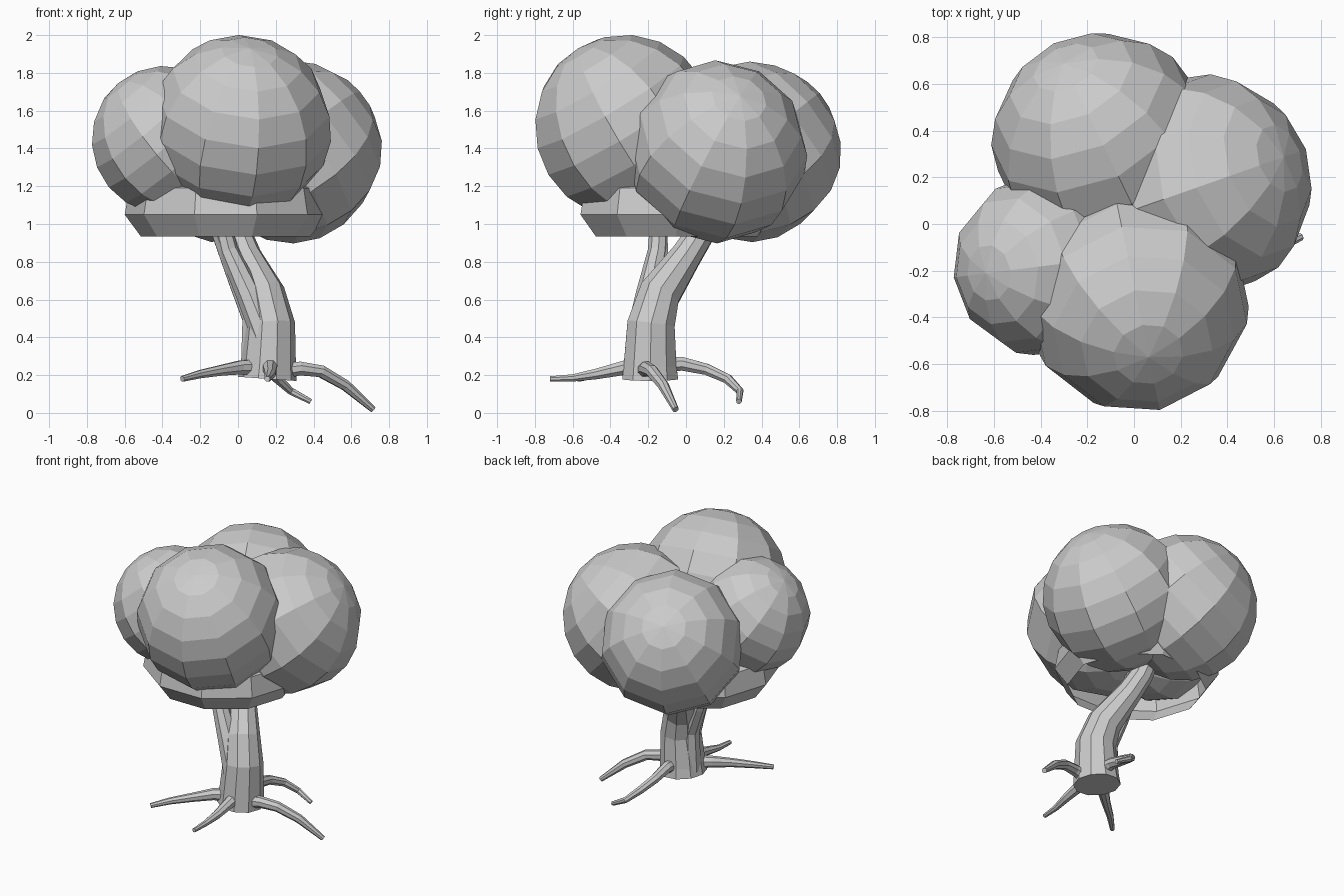
import bpy, bmesh, math
from mathutils import Vector, Matrix


def finish(bm, name):
    bmesh.ops.recalc_face_normals(bm, faces=bm.faces)
    me = bpy.data.meshes.new(name)
    bm.to_mesh(me)
    bm.free()
    ob = bpy.data.objects.new(name, me)
    bpy.context.collection.objects.link(ob)
    return ob


def blob(name, centre, radius, pole):
    """Low-poly sphere with its pole turned to a given direction."""
    bm = bmesh.new()
    rot = Vector(pole).to_track_quat('Z', 'Y').to_matrix().to_4x4()
    bmesh.ops.create_uvsphere(bm, u_segments=10, v_segments=10, radius=radius,
                              matrix=Matrix.Translation(centre) @ rot)
    return finish(bm, name)


def tube(name, path, sides=8, thick=1.0):
    """Tapered limb through (x, y, z, radius) stations."""
    bm = bmesh.new()
    pts = [Vector(p[:3]) for p in path]
    rings, q = [], None
    for i, p in enumerate(pts):
        d = (pts[min(i + 1, len(pts) - 1)] - pts[max(i - 1, 0)]).normalized()
        if q is None:
            q = d.to_track_quat('Z', 'Y')
        else:
            q = (q @ Vector((0, 0, 1))).rotation_difference(d) @ q
        ring = []
        for k in range(sides):
            a = 2 * math.pi * (k + .5) / sides
            offset = Vector((math.cos(a), math.sin(a), 0)) * path[i][3] * thick
            ring.append(bm.verts.new(p + q @ offset))
        rings.append(ring)
    for a, b in zip(rings, rings[1:]):
        for k in range(sides):
            bm.faces.new((a[k], a[(k + 1) % sides], b[(k + 1) % sides], b[k]))
    bm.faces.new(rings[0])
    bm.faces.new(rings[-1])
    return finish(bm, name)


# Foliage clumps
blob("foliage_front", (0.012, -0.322, 1.515), 0.487, (0.05, -0.24, 0.4))
blob("foliage_right", (0.28, 0.16, 1.382), 0.485, (0.353, 0.124, 0.289))
blob("foliage_back", (-0.135, 0.345, 1.382), 0.478, (-0.165, 0.34, 0.285))
blob("foliage_left", (-0.385, -0.18, 1.445), 0.392, (-0.24, -0.03, 0.29))

# Open-bottomed foliage bowl under the clumps
bm = bmesh.new()
rings = []
for r, z in ((0.45, 0.935), (0.535, 1.05), (0.51, 1.19), (0.43, 1.235)):
    rings.append([bm.verts.new((-0.065 + r * math.cos(math.pi * k / 5),
                                -0.05 + r * math.sin(math.pi * k / 5), z))
                  for k in range(10)])
for a, b in zip(rings, rings[1:]):
    for k in range(10):
        bm.faces.new((a[k], a[(k + 1) % 10], b[(k + 1) % 10], b[k]))
bm.faces.new(rings[-1])
finish(bm, "foliage_underside")

# Trunk: one thick leaning stem and two thin strands
tube("trunk", [(0.155, -0.19, 0.18, 0.155), (0.16, -0.19, 0.25, 0.147),
               (0.17, -0.185, 0.47, 0.132), (0.135, -0.14, 0.63, 0.115),
               (0.04, 0.0, 0.83, 0.085), (0.0, 0.07, 0.94, 0.078),
               (-0.04, 0.13, 1.1, 0.07)], 10)
tube("strand_front", [(0.17, -0.25, 0.24, 0.07), (0.14, -0.24, 0.42, 0.075),
                      (0.06, -0.2, 0.62, 0.068), (-0.05, -0.15, 0.86, 0.052),
                      (-0.11, -0.14, 1.1, 0.045)], 8)
tube("strand_left", [(0.08, -0.17, 0.22, 0.07), (0.08, -0.16, 0.5, 0.062),
                     (0.0, -0.14, 0.7, 0.055), (-0.09, -0.14, 0.93, 0.045),
                     (-0.16, -0.14, 1.12, 0.035)], 8)

# Roots
tube("root_front", [(0.17, -0.2, 0.26, 0.042), (0.17, -0.32, 0.24, 0.036),
                    (0.17, -0.48, 0.205, 0.026), (0.16, -0.6, 0.185, 0.018),
                    (0.155, -0.72, 0.18, 0.013)], 8, 1.15)
tube("root_right", [(0.22, -0.22, 0.22, 0.04), (0.33, -0.21, 0.235, 0.034),
                    (0.44, -0.18, 0.22, 0.03), (0.57, -0.12, 0.145, 0.026),
                    (0.715, -0.055, 0.018, 0.015)], 8, 1.15)
tube("root_back", [(0.17, -0.14, 0.25, 0.04), (0.17, -0.02, 0.26, 0.034),
                   (0.17, 0.11, 0.23, 0.028), (0.21, 0.22, 0.18, 0.024),
                   (0.28, 0.285, 0.115, 0.018), (0.385, 0.28, 0.06, 0.013)], 8, 1.15)
tube("root_left", [(0.12, -0.22, 0.24, 0.042), (0.01, -0.3, 0.24, 0.034),
                   (-0.09, -0.39, 0.225, 0.026), (-0.2, -0.48, 0.205, 0.02),
                   (-0.295, -0.57, 0.18, 0.014)], 8, 1.15)
